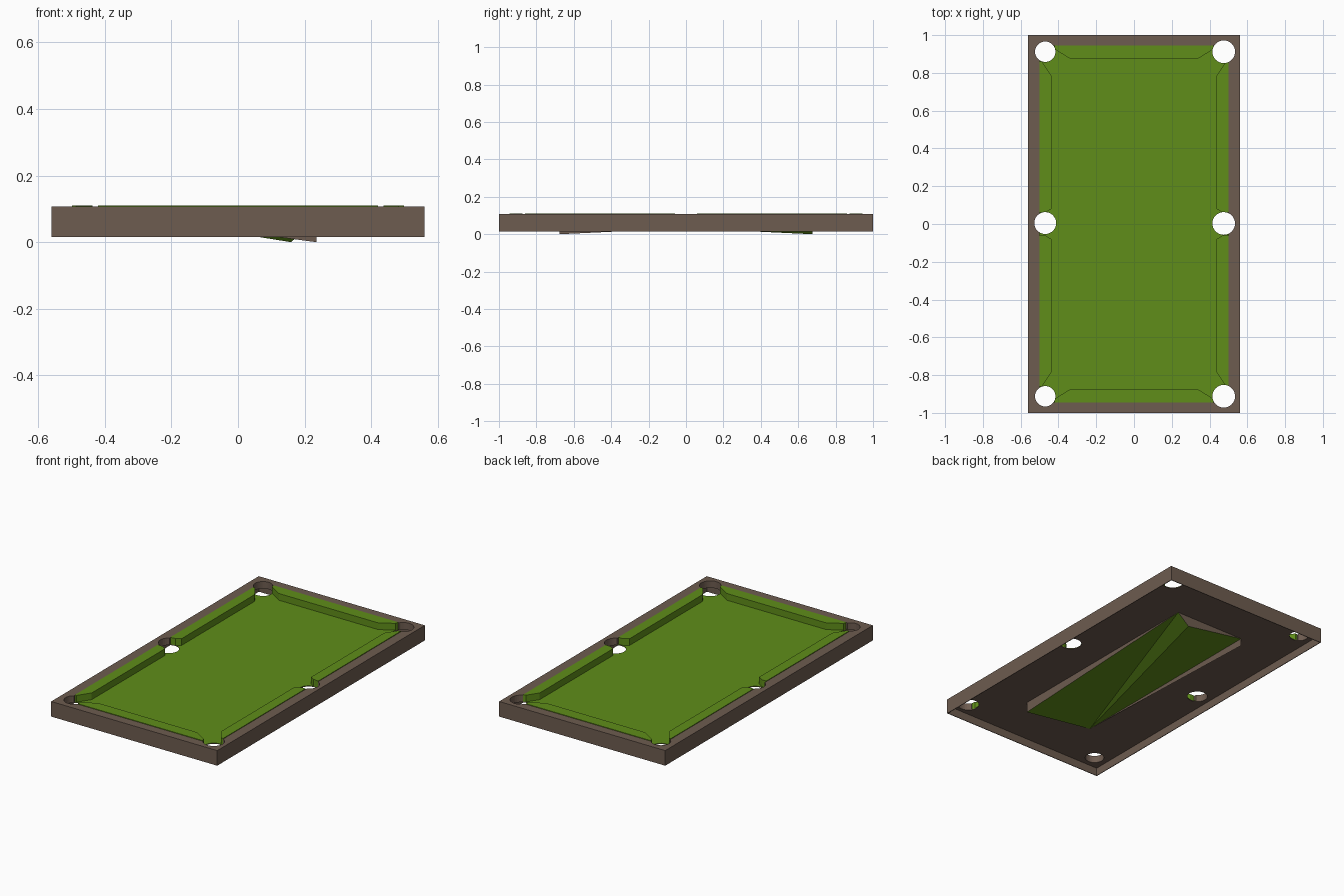
import bpy, bmesh
from mathutils import Matrix

if "Cube" in bpy.data.objects:
    bpy.data.objects.remove(bpy.data.objects["Cube"])


def material(name, color):
    m = bpy.data.materials.new(name)
    m.diffuse_color = color
    m.use_nodes = True
    m.node_tree.nodes["Principled BSDF"].inputs["Base Color"].default_value = m.diffuse_color
    return m


GREEN = material("felt_green", (0.115, 0.27, 0.01, 1))
BROWN = material("wood_brown", (0.155, 0.107, 0.08, 1))


def finish(bm, name, mat):
    bmesh.ops.recalc_face_normals(bm, faces=bm.faces[:])
    me = bpy.data.meshes.new(name)
    bm.to_mesh(me)
    bm.free()
    ob = bpy.data.objects.new(name, me)
    bpy.context.collection.objects.link(ob)
    if mat:
        me.materials.append(mat)
    return ob


def add_box(bm, x0, x1, y0, y1, z0, z1):
    m = Matrix.Translation(((x0 + x1) / 2, (y0 + y1) / 2, (z0 + z1) / 2))
    m = m @ Matrix.Diagonal((x1 - x0, y1 - y0, z1 - z0, 1))
    bmesh.ops.create_cube(bm, size=1, matrix=m)


def box(name, mat, *dims):
    bm = bmesh.new()
    add_box(bm, *dims)
    return finish(bm, name, mat)


def prism(name, mat, outline, z0, z1):
    bm = bmesh.new()
    f = bm.faces.new([bm.verts.new((x, y, z0)) for x, y in outline])
    ext = bmesh.ops.extrude_face_region(bm, geom=[f])["geom"]
    vs = [v for v in ext if isinstance(v, bmesh.types.BMVert)]
    bmesh.ops.translate(bm, verts=vs, vec=(0, 0, z1 - z0))
    return finish(bm, name, mat)


def sheet(name, mat, points, faces):
    bm = bmesh.new()
    vs = [bm.verts.new(p) for p in points]
    for f in faces:
        bm.faces.new([vs[i] for i in f])
    me = bpy.data.meshes.new(name)
    bm.to_mesh(me)
    bm.free()
    me.materials.append(mat)
    ob = bpy.data.objects.new(name, me)
    bpy.context.collection.objects.link(ob)


def cut(ob, cutter):
    mod = ob.modifiers.new("cut", "BOOLEAN")
    mod.operation = "DIFFERENCE"
    mod.solver = "EXACT"
    mod.object = cutter
    bpy.context.view_layer.objects.active = ob
    bpy.ops.object.modifier_apply(modifier=mod.name)


W, L, BED, TOP = 0.56, 1.0, 0.068, 0.107

# Rails and table base, with the playing area sunk in
table = box("rails_and_base", BROWN, -W, W, -L, L, 0.064, TOP)
well = box("well_cutter", None, -0.5, 0.5, -0.945, 0.945, BED, 0.2)
cut(table, well)

# Thin apron hanging below the base
bm = bmesh.new()
t = 0.004
for s in (-1, 1):
    add_box(bm, *sorted((s * W, s * (W - t))), -L, L, 0.015, 0.064)
    add_box(bm, -W + t, W - t, *sorted((s * L, s * (L - t))), 0.015, 0.064)
finish(bm, "apron", BROWN)

# Cloth on the bed
cloth = box("bed_cloth", GREEN, -0.5, 0.5, -0.945, 0.945, BED, BED + 0.001)
parts = [table, cloth]

# Cushions: two on each long side, one on each end
for sx in (-1, 1):
    for sy in (-1, 1):
        pts = [(0.499, 0.06), (0.47, 0.06), (0.437, 0.08), (0.437, 0.785),
               (0.487, 0.86), (0.499, 0.86)]
        parts.append(prism("side_cushion", GREEN,
                           [(sx * x, sy * y) for x, y in pts], BED, 0.11))
for sy in (-1, 1):
    pts = [(-0.42, 0.944), (-0.42, 0.925), (-0.335, 0.873), (0.335, 0.873),
           (0.42, 0.925), (0.42, 0.944)]
    parts.append(prism("end_cushion", GREEN,
                       [(x, sy * y) for x, y in pts], BED, 0.11))

# Six pocket holes through everything
bm = bmesh.new()
for x, y, r in [(-0.47, -0.912, 0.054), (-0.47, 0.912, 0.054), (-0.47, 0.005, 0.058),
                (0.475, -0.912, 0.06), (0.475, 0.912, 0.06), (0.475, 0.003, 0.06)]:
    bmesh.ops.create_cone(bm, cap_ends=True, segments=32, radius1=r, radius2=r,
                          depth=0.3, matrix=Matrix.Translation((x, y, 0.18)))
pockets = finish(bm, "pocket_cutter", None)
for p in parts:
    cut(p, pockets)
for c in (well, pockets):
    bpy.data.objects.remove(c, do_unlink=True)

# Sloping ball return under the bed: green floor with brown sides
a, b, h = 0.235, 0.675, 0.0635
pts = [(-a, -b, h), (a, -b, 0), (a, b, h), (0.159, b, 0), (-a, b, h),
       (a, -b, h), (-a, b, 0.018)]
sheet("ball_return_floor", GREEN, pts, [(0, 2, 1), (0, 3, 2), (0, 4, 3)])
sheet("ball_return_sides", BROWN, pts, [(5, 1, 2), (0, 1, 5), (4, 2, 3), (0, 4, 6)])
